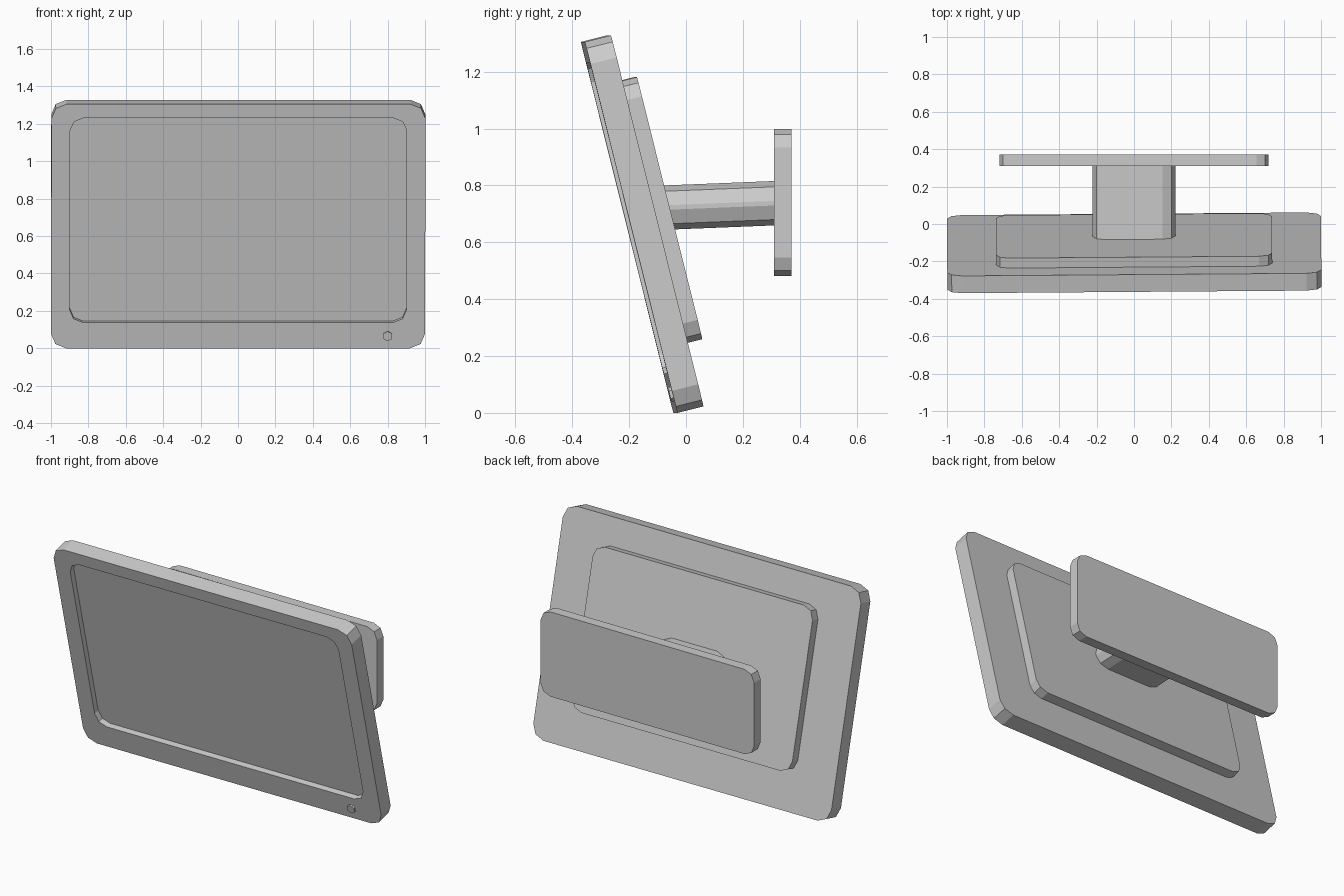
import bpy, bmesh
from math import radians, sin, cos, pi
from mathutils import Matrix

if "Cube" in bpy.data.objects:
    bpy.data.objects.remove(bpy.data.objects["Cube"], do_unlink=True)

GREY = (0.6, 0.6, 0.6, 1)
grey = bpy.data.materials.new("plain_grey")
grey.use_nodes = True
grey.diffuse_color = GREY
grey.node_tree.nodes["Principled BSDF"].inputs["Base Color"].default_value = GREY


def finish(name, bm, matrix):
    bmesh.ops.recalc_face_normals(bm, faces=bm.faces)
    mesh = bpy.data.meshes.new(name)
    bm.to_mesh(mesh)
    bm.free()
    mesh.materials.append(grey)
    obj = bpy.data.objects.new(name, mesh)
    obj.matrix_world = matrix
    bpy.context.collection.objects.link(obj)
    return obj


def rounded_ring(bm, half, low, high, r, y, steps=2):
    """Rounded rectangle in the xz plane at depth y."""
    corners = [(half - r, high - r), (r - half, high - r),
               (r - half, low + r), (half - r, low + r)]
    return [bm.verts.new((cx + r * cos(a), y, cz + r * sin(a)))
            for i, (cx, cz) in enumerate(corners)
            for a in [pi / 2 * (i + s / steps) for s in range(steps + 1)]]


def loft(name, sections, matrix=Matrix()):
    """Join rounded rectangles into a closed solid."""
    bm = bmesh.new()
    rings = [rounded_ring(bm, *s) for s in sections]
    for a, b in zip(rings, rings[1:]):
        for i in range(len(a)):
            j = (i + 1) % len(a)
            bm.faces.new((a[i], a[j], b[j], b[i]))
    bm.faces.new(rings[0])
    bm.faces.new(rings[-1])
    return finish(name, bm, matrix)


def slab(name, half, low, high, r, front, back, matrix=Matrix()):
    return loft(name, [(half, low, high, r, y) for y in (front, back)], matrix)


# Leaning, very slightly turned frame shared by the display parts
display = (Matrix.Translation((0, -0.0375, 0))
           @ Matrix.Rotation(radians(0.43), 4, "Z")
           @ Matrix.Rotation(radians(14), 4, "X"))

# Housing with the screen recessed into its front
outer = (1.0, 0, 1.345, 0.08)
screen = (0.9, 0.142, 1.268, 0.07)
loft("display_housing",
     [(*outer, 0.095), (*outer, 0), (*screen, 0), (*screen, 0.035)], display)
slab("back_panel", 0.738, 0.23, 1.18, 0.07, 0.09, 0.15, display)

# Six-sided power button on the lower bezel
bm = bmesh.new()
bmesh.ops.create_cone(bm, cap_ends=True, segments=6, radius1=0.027,
                      radius2=0.027, depth=0.02,
                      matrix=Matrix.Translation((0.8, 0, 0.068))
                      @ Matrix.Rotation(pi / 2, 4, "X"))
finish("power_button", bm, display)

# Arm and wall plate
arm_frame = (Matrix.Translation((0, 0.32, 0.738))
             @ Matrix.Rotation(radians(2.3), 4, "X"))
slab("support_arm", 0.222, -0.078, 0.078, 0.07, -0.43, 0, arm_frame)
slab("wall_plate", 0.72, 0.482, 0.998, 0.065, 0.31, 0.372)
